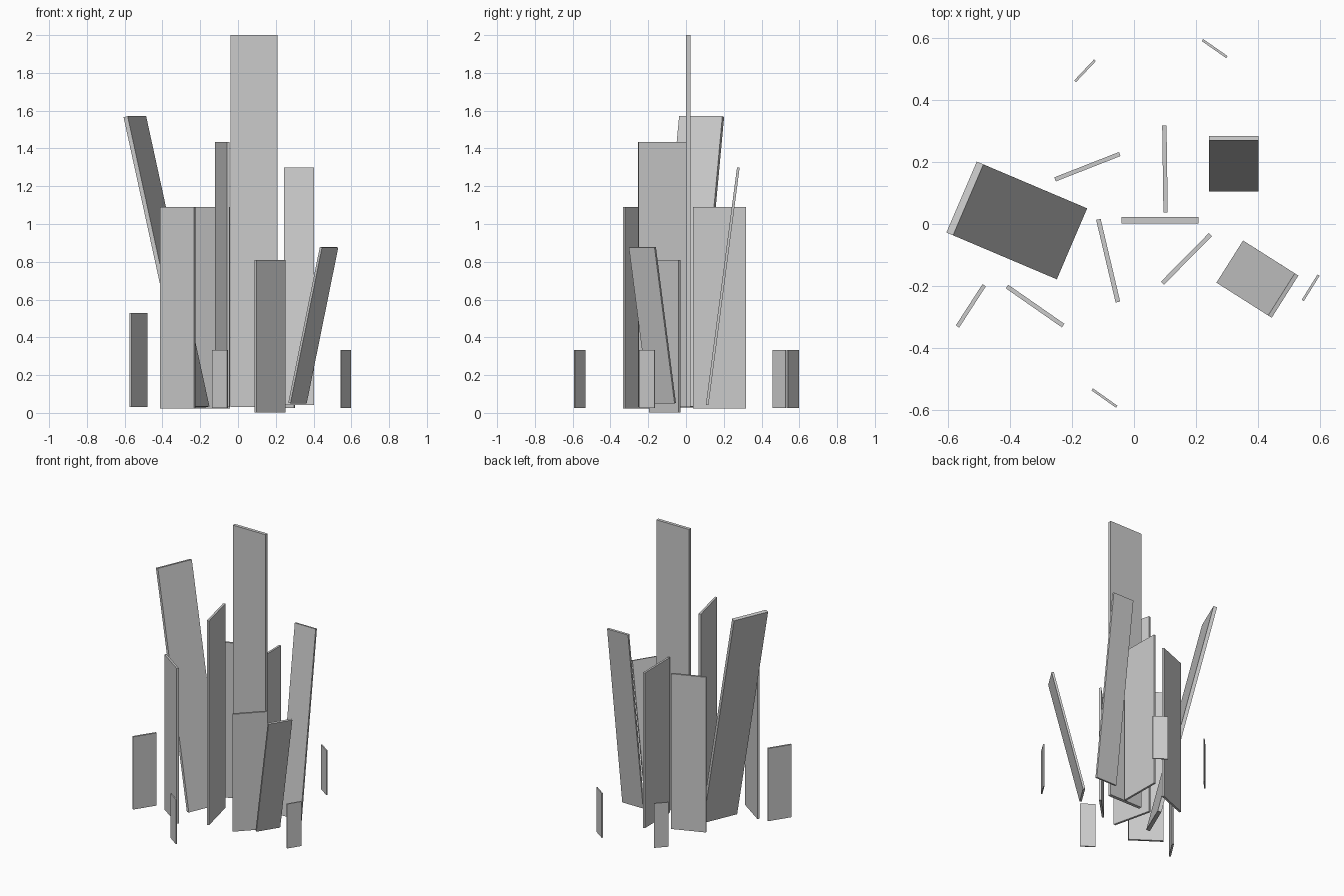
import bpy, bmesh
from mathutils import Vector

if "Cube" in bpy.data.objects:
    bpy.data.objects.remove(bpy.data.objects["Cube"])


def slab(name, a, b, thick, z0, z1, lean=(0, 0)):
    """Flat plank standing on the plan line a-b, optionally leaning outwards."""
    a, b = Vector((*a, z0)), Vector((*b, z0))
    rise = Vector((*lean, z1 - z0))
    side = (b - a).normalized().cross(rise.normalized()).normalized() * thick / 2
    bm = bmesh.new()
    rings = []
    for off in (Vector(), rise):
        rings.append([bm.verts.new(p + off) for p in
                      (a - side, b - side, b + side, a + side)])
    low, high = rings
    bm.faces.new(low[::-1])
    bm.faces.new(high)
    for i in range(4):
        j = (i + 1) % 4
        bm.faces.new((low[i], low[j], high[j], high[i]))
    bmesh.ops.recalc_face_normals(bm, faces=bm.faces)
    me = bpy.data.meshes.new(name)
    bm.to_mesh(me)
    bm.free()
    bpy.context.collection.objects.link(bpy.data.objects.new(name, me))


# Upright slabs of the main cluster
slab("tall_center_slab", (-0.04, 0.012), (0.209, 0.012), 0.022, 0.03, 2.0)
slab("back_right_slab", (0.098, 0.318), (0.102, 0.037), 0.014, 0.022, 1.09)
slab("back_left_slab", (-0.255, 0.144), (-0.046, 0.226), 0.014, 0.022, 1.09)
slab("front_inner_slab", (-0.115, 0.015), (-0.052, -0.252), 0.015, 0.03, 1.435)
slab("front_left_slab", (-0.41, -0.202), (-0.229, -0.328), 0.014, 0.022, 1.09)
slab("front_right_slab", (0.092, -0.191), (0.247, -0.034), 0.014, 0.002, 0.81)
slab("outer_left_slab", (-0.57, -0.331), (-0.484, -0.198), 0.013, 0.03, 0.53)

# Slabs leaning outwards
slab("leaning_left_slab", (-0.26, -0.174), (-0.162, 0.055), 0.024,
     0.032, 1.568, (-0.335, 0.142))
slab("leaning_back_slab", (0.243, 0.112), (0.402, 0.112), 0.014,
     0.042, 1.299, (0, 0.165))
slab("leaning_right_slab", (0.272, -0.193), (0.358, -0.057), 0.014,
     0.052, 0.877, (0.167, -0.106))

# Small outlying shards
shards = [((-0.19, 0.461), (-0.126, 0.529)), ((0.221, 0.594), (0.30, 0.539)),
          ((0.545, -0.247), (0.596, -0.165)), ((-0.135, -0.534), (-0.056, -0.59))]
for i, (a, b) in enumerate(shards):
    slab(f"small_shard_{i + 1}", a, b, 0.008, 0.027, 0.333)
